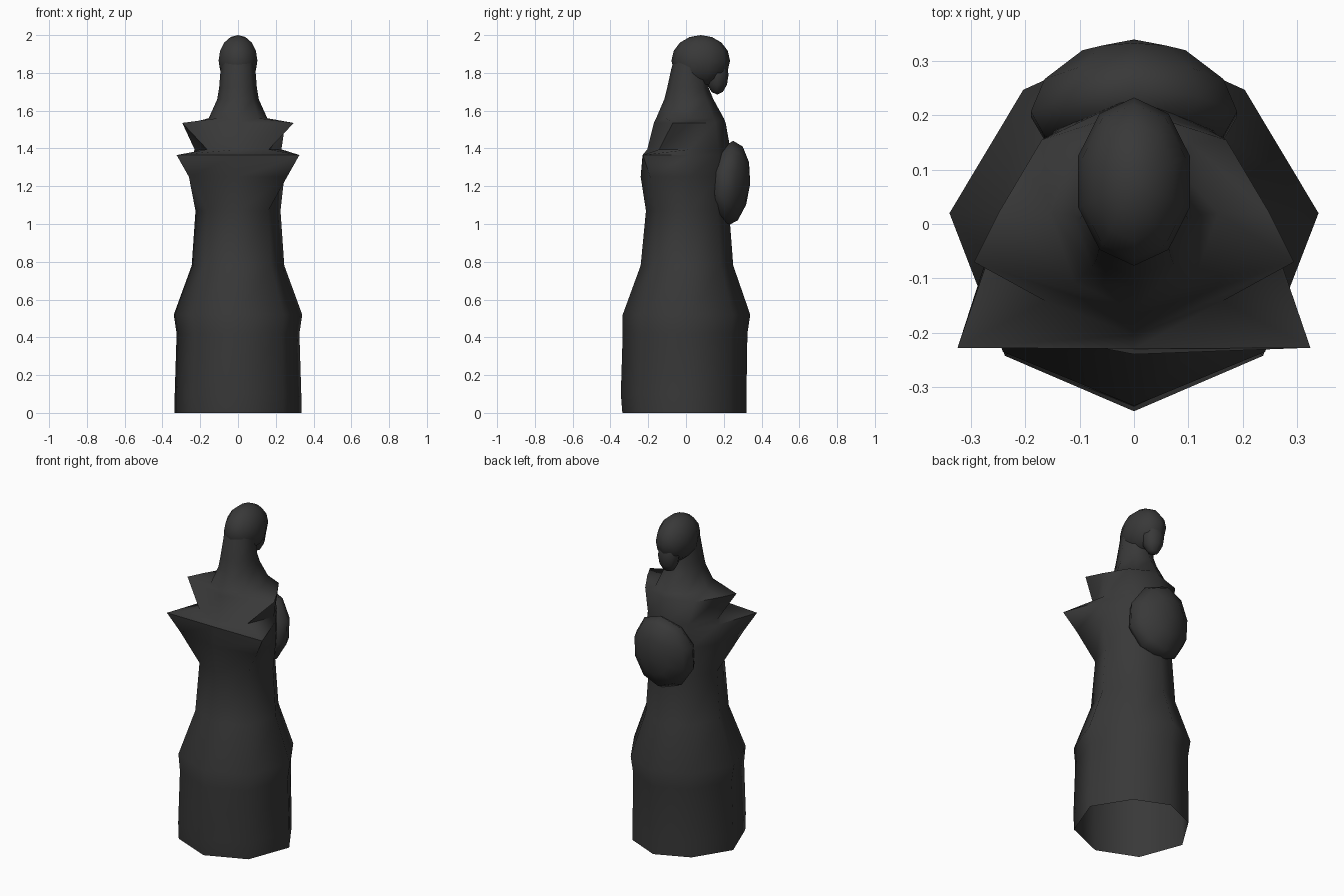
import bpy, bmesh, math
from mathutils import Vector

if "Cube" in bpy.data.objects:
    bpy.data.objects.remove(bpy.data.objects["Cube"])

charcoal = bpy.data.materials.new("charcoal")
charcoal.diffuse_color = (0.04, 0.04, 0.04, 1)
charcoal.use_nodes = True
charcoal.node_tree.nodes["Principled BSDF"].inputs["Base Color"].default_value = charcoal.diffuse_color


def finish(bm, name, angle):
    bmesh.ops.recalc_face_normals(bm, faces=bm.faces)
    me = bpy.data.meshes.new(name)
    bm.to_mesh(me)
    bm.free()
    ob = bpy.data.objects.new(name, me)
    bpy.context.collection.objects.link(ob)
    me.materials.append(charcoal)
    bpy.ops.object.select_all(action='DESELECT')
    ob.select_set(True)
    bpy.context.view_layer.objects.active = ob
    bpy.ops.object.shade_smooth_by_angle(angle=math.radians(angle))
    return ob


def ellipsoid(name, center, radii, seg, rings, angle=80):
    bm = bmesh.new()
    bmesh.ops.create_uvsphere(bm, u_segments=seg, v_segments=rings, radius=1)
    for v in bm.verts:
        v.co = Vector(c + r * p for c, r, p in zip(center, radii, v.co))
    return finish(bm, name, angle)


# Robe: eight-sided rings (height, half width, front y, back y)
rings = [
    (0.00, 0.335, -0.337, 0.32),
    (0.10, 0.335, -0.345, 0.32),
    (0.42, 0.325, -0.335, 0.325),
    (0.52, 0.34, -0.335, 0.34),
    (0.78, 0.245, -0.24, 0.25),
    (1.07, 0.225, -0.212, 0.228),
    (1.25, 0.245, -0.24, 0.235),
    (1.365, 0.24, -0.23, 0.235),
    (1.395, 0.23, -0.205, 0.235),
    (1.535, 0.25, -0.17, 0.21),
    (1.56, 0.155, -0.158, 0.20),
    (1.66, 0.11, -0.115, 0.145),
    (1.72, 0.10, -0.10, 0.12),
    (1.82, 0.092, -0.078, 0.12),
    (1.88, 0.09, -0.062, 0.12),
]
# Pointed shoulder corners that replace the front diagonal corner of a ring
points = {1.25: (0.26, -0.19), 1.365: (0.325, -0.228), 1.535: (0.295, -0.07)}

bm = bmesh.new()
loops = []
for z, w, f, b in rings:
    mid = 0.02 if z < 1.6 else (f + b) / 2
    fx, fy = points.get(z, (0.71 * w, mid + 0.72 * (f - mid)))
    bx, by = (0.6 if z < 1.5 else 0.68) * w, mid + 0.71 * (b - mid)
    half = [(fx, fy), (w, mid), (bx, by)]
    loop = [(0, f)] + half + [(0, b)] + [(-x, y) for x, y in reversed(half)]
    loops.append([bm.verts.new((x, y, z)) for x, y in loop])
for lo, hi in zip(loops, loops[1:]):
    for i in range(8):
        j = (i + 1) % 8
        bm.faces.new((lo[i], lo[j], hi[j], hi[i]))
bm.faces.new(loops[-1])
finish(bm, "robe", 70)

# Hooded head leaning over, with drooping chin
ellipsoid("head", (0, 0.078, 1.865), (0.108, 0.155, 0.135), 10, 8)
ellipsoid("chin", (0, 0.165, 1.79), (0.065, 0.06, 0.105), 8, 6)

# Oval dome on the back, sides wrapped around the body
dome = ellipsoid("back_dome", (0, 0.235, 1.215), (0.22, 0.225, 0.105), 10, 6)
for v in dome.data.vertices:
    x, y, z = v.co
    # turn the poles to face backwards
    u, t = (x / 0.22), (y - 0.235) / 0.225
    n = (z - 1.215) / 0.105
    v.co = (0.2 * u, 0.235 + 0.105 * n - 0.9 * (0.2 * u) ** 2 + 0.015 * t, 1.215 + 0.225 * t)
